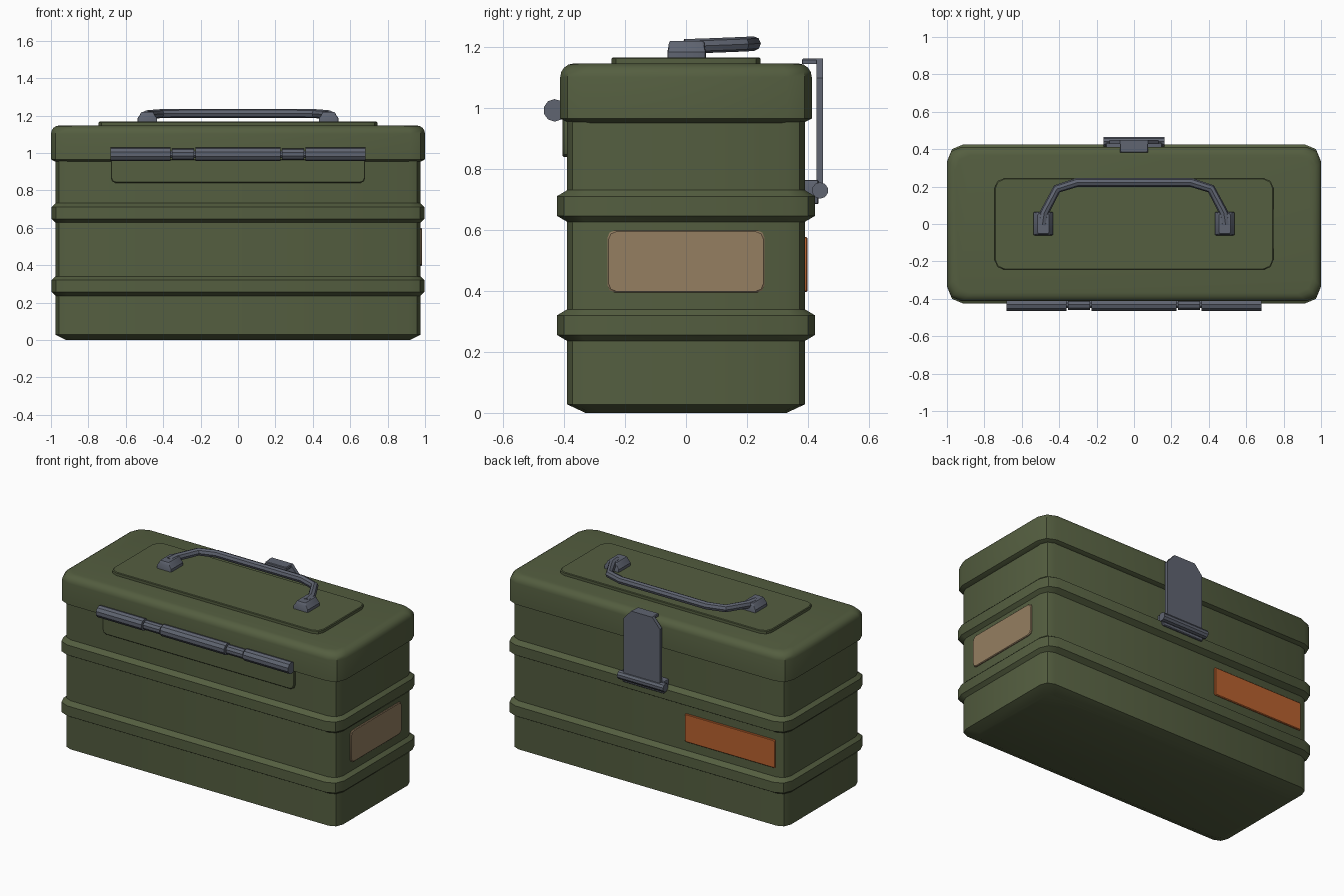
import bpy, bmesh, math
from mathutils import Matrix, Vector

if "Cube" in bpy.data.objects:
    bpy.data.objects.remove(bpy.data.objects["Cube"])


def material(name, rgb):
    m = bpy.data.materials.new(name)
    m.use_nodes = True
    m.diffuse_color = (*rgb, 1)
    m.node_tree.nodes["Principled BSDF"].inputs["Base Color"].default_value = (*rgb, 1)
    return m


OLIVE = material("olive green paint", (0.089, 0.112, 0.051))
STEEL = material("grey steel", (0.115, 0.128, 0.165))
TAN = material("tan label", (0.30, 0.21, 0.12))
ORANGE = material("orange label", (0.48, 0.12, 0.028))


def finish(ob, mat, angle=35):
    ob.data.materials.append(mat)
    bpy.ops.object.select_all(action="DESELECT")
    ob.select_set(True)
    bpy.context.view_layer.objects.active = ob
    bpy.ops.object.shade_smooth_by_angle(angle=math.radians(angle))
    return ob


def from_bmesh(name, bm, mat, matrix):
    bmesh.ops.recalc_face_normals(bm, faces=bm.faces)
    bm.transform(matrix)
    me = bpy.data.meshes.new(name)
    bm.to_mesh(me)
    bm.free()
    ob = bpy.data.objects.new(name, me)
    bpy.context.collection.objects.link(ob)
    return finish(ob, mat)


def rounded_rect(hx, hy, r, segs=2):
    pts = []
    for i, (sx, sy) in enumerate([(1, 1), (-1, 1), (-1, -1), (1, -1)]):
        for k in range(segs + 1):
            a = math.pi / 2 * (i + k / segs)
            pts.append((sx * (hx - r) + r * math.cos(a), sy * (hy - r) + r * math.sin(a)))
    return pts


def loft(name, rings, mat, matrix=Matrix()):
    """Skin a stack of rounded rectangles given as (half x, half y, height, radius)."""
    bm = bmesh.new()
    loops = [[bm.verts.new((x, y, z)) for x, y in rounded_rect(hx, hy, r)]
             for hx, hy, z, r in rings]
    for a, b in zip(loops, loops[1:]):
        for i in range(len(a)):
            j = (i + 1) % len(a)
            bm.faces.new((a[i], a[j], b[j], b[i]))
    bm.faces.new(loops[0])
    bm.faces.new(loops[-1])
    return from_bmesh(name, bm, mat, matrix)


def plate(name, hx, hy, depth, r, mat, matrix, edge=0.004):
    return loft(name, [(hx, hy, 0, r), (hx, hy, depth - edge, r),
                       (hx - edge, hy - edge, depth, r)], mat, matrix)


def rod(name, x0, x1, radius, y, z, sides, mat):
    bm = bmesh.new()
    bmesh.ops.create_cone(bm, cap_ends=True, segments=sides, radius1=radius,
                          radius2=radius, depth=x1 - x0)
    place = Matrix.Translation(((x0 + x1) / 2, y, z)) @ Matrix.Rotation(math.pi / 2, 4, "Y") \
        @ Matrix.Rotation(math.pi / sides, 4, "Z")
    return from_bmesh(name, bm, mat, place)


def facing(location, x_axis, y_axis):
    """Frame whose local z points out of a wall."""
    x, y = Vector(x_axis), Vector(y_axis)
    m = Matrix((x, y, x.cross(y))).transposed().to_4x4()
    return Matrix.Translation(location) @ m


# Case body with two raised bands
BX, BY, R = 0.975, 0.39, 0.06
rings = [(BX - 0.055, BY - 0.06, 0, R), (BX, BY, 0.028, R)]
for z in (0.288, 0.679):
    rings += [(BX, BY, z - 0.052, R), (0.996, 0.424, z - 0.032, 0.08),
              (0.996, 0.424, z + 0.032, 0.08), (BX, BY, z + 0.052, R)]
rings.append((BX, BY, 0.97, R))
loft("case_body", rings, OLIVE)

# Lid with a rounded top edge
rings = [(0.975, 0.385, 0.952, 0.07), (1.0, 0.413, 0.966, 0.08)]
for k in range(5):
    a = math.pi / 2 * k / 4
    inset = 0.045 * (1 - math.cos(a))
    rings.append((1.0 - inset, 0.413 - inset, 1.102 + 0.045 * math.sin(a), 0.08))
loft("lid", rings, OLIVE)
plate("lid_panel", 0.745, 0.244, 0.03, 0.05, OLIVE, Matrix.Translation((0, 0, 1.137)))

# Hinge on the front
plate("hinge_plate", 0.68, 0.08, 0.025, 0.025, OLIVE,
      facing((0, -0.38, 0.92), (1, 0, 0), (0, 0, 1)))
rod("hinge_barrel_middle", -0.228, 0.228, 0.037, -0.431, 0.993, 10, STEEL)
for side, tag in ((1, "left"), (-1, "right")):
    for part, a, b, r in (("knuckle", 0.235, 0.353, 0.03), ("barrel", 0.36, 0.682, 0.037)):
        x0, x1 = sorted((side * a, side * b))
        rod(f"hinge_{part}_{tag}", x0, x1, r, -0.431, 0.993, 10, STEEL)
rod("hinge_pin", -0.67, 0.67, 0.02, -0.431, 0.993, 8, STEEL)

# Labels on the left end and the back
plate("end_label", 0.258, 0.102, 0.014, 0.025, TAN,
      facing((BX - 0.005, 0, 0.497), (0, 1, 0), (0, 0, 1)))
plate("back_label", 0.32, 0.09, 0.014, 0.008, ORANGE,
      facing((-0.59, BY - 0.005, 0.487), (-1, 0, 0), (0, 0, 1)))

# Latch on the back: bracket, roller, clipped plate and top hook
plate("latch_bracket", 0.15, 0.04, 0.055, 0.01, STEEL,
      facing((0, 0.38, 0.725), (-1, 0, 0), (0, 0, 1)))
rod("latch_roller", -0.163, 0.163, 0.027, 0.44, 0.73, 10, STEEL)
bm = bmesh.new()
outline = [(0.13, 0.73), (0.13, 1.1), (0.075, 1.163)]
outline += [(-x, z) for x, z in reversed(outline)]
face = bm.faces.new([bm.verts.new((x, 0.428, z)) for x, z in outline])
grown = bmesh.ops.extrude_face_region(bm, geom=[face])["geom"]
bmesh.ops.translate(bm, vec=(0, 0.022, 0),
                    verts=[v for v in grown if isinstance(v, bmesh.types.BMVert)])
from_bmesh("latch_plate", bm, STEEL, Matrix())
plate("latch_hook", 0.075, 0.034, 0.018, 0.006, STEEL, Matrix.Translation((0, 0.415, 1.145)))

# Carry handle: two stepped brackets and a folded bar
for side, tag in ((1, "left"), (-1, "right")):
    loft(f"handle_bracket_{tag}",
         [(0.053, 0.063, 1.16, 0.008), (0.053, 0.063, 1.185, 0.008),
          (0.042, 0.06, 1.2, 0.008), (0.034, 0.058, 1.215, 0.008),
          (0.03, 0.054, 1.22, 0.008)],
         STEEL, Matrix.Translation((side * 0.485, 0.002, 0)))
half = [(0.49, -0.005, 1.203), (0.48, 0.06, 1.205), (0.412, 0.188, 1.21), (0.305, 0.222, 1.212)]
path = half + [(-x, y, z) for x, y, z in reversed(half)]
curve = bpy.data.curves.new("handle_bar", "CURVE")
curve.dimensions = "3D"
curve.bevel_depth = 0.024
curve.bevel_resolution = 2
curve.use_fill_caps = True
spline = curve.splines.new("POLY")
spline.points.add(len(path) - 1)
for p, co in zip(spline.points, path):
    p.co = (*co, 1)
bar = bpy.data.objects.new("handle_bar", curve)
bpy.context.collection.objects.link(bar)
bpy.ops.object.select_all(action="DESELECT")
bar.select_set(True)
bpy.context.view_layer.objects.active = bar
bpy.ops.object.convert(target="MESH")
finish(bpy.context.view_layer.objects.active, STEEL)
